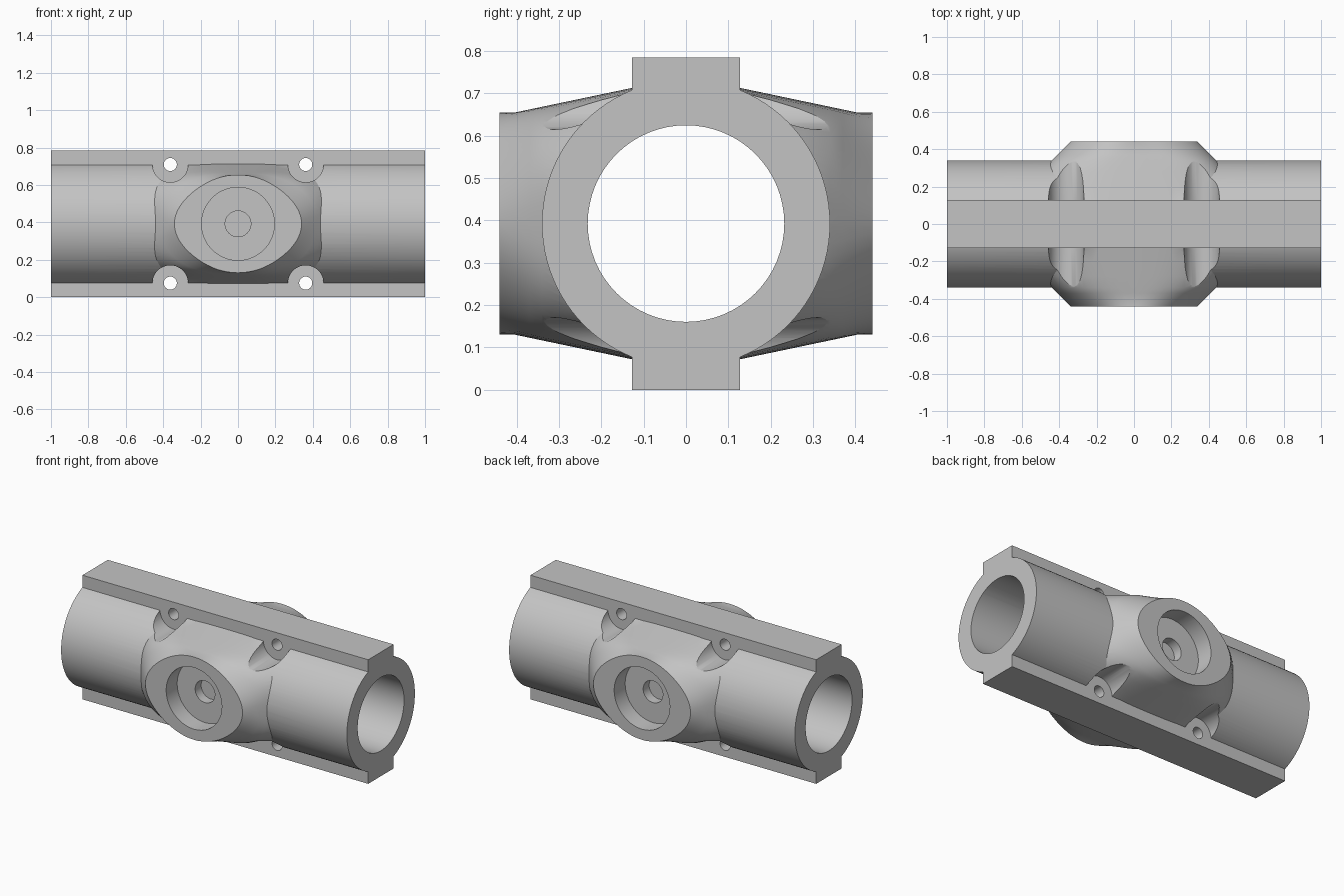
import bpy, bmesh, math
from mathutils import Matrix, Vector

cube = bpy.data.objects.get("Cube")
if cube:
    bpy.data.objects.remove(cube, do_unlink=True)

MID = 0.3925      # height of the tube axis
RAIL = 0.127      # half thickness of the rails
FACE = 0.44       # distance of the boss faces from the middle

metal = bpy.data.materials.new("machined grey")
metal.use_nodes = True
metal.diffuse_color = (0.55, 0.55, 0.55, 1)
metal.node_tree.nodes["Principled BSDF"].inputs["Base Color"].default_value = (0.55, 0.55, 0.55, 1)


def make(name, bm):
    bmesh.ops.recalc_face_normals(bm, faces=bm.faces)
    mesh = bpy.data.meshes.new(name)
    bm.to_mesh(mesh)
    bm.free()
    mesh.materials.append(metal)
    obj = bpy.data.objects.new(name, mesh)
    bpy.context.collection.objects.link(obj)
    return obj


def cylinder(name, radius, length, centre, axis, sides):
    turn = Matrix.Rotation(math.pi / 2, 4, "Y" if axis == "x" else "X")
    bm = bmesh.new()
    bmesh.ops.create_cone(bm, cap_ends=True, segments=sides, radius1=radius, radius2=radius,
                          depth=length, matrix=Matrix.Translation(centre) @ turn)
    return make(name, bm)


def box(name, size, centre):
    bm = bmesh.new()
    bmesh.ops.create_cube(bm, size=1, matrix=Matrix.Translation(centre) @ Matrix.Diagonal((*size, 1)))
    return make(name, bm)


def boss_section(y, sides=72):
    """Oval that grows and squares off towards the tube axis."""
    inward = FACE - abs(y)
    half_x = 0.34 + inward
    half_z = min(0.322, 0.262 + 0.21 * max(0, inward - 0.035))
    power = 2 / min(2.8, 2 + 8 * inward)
    pinch = 0.04 * max(0, 1 - inward / 0.1)
    points = []
    for i in range(sides):
        a = math.tau * i / sides
        c, s = math.cos(a), math.sin(a)
        k = 1 - pinch * math.sin(2 * a) ** 2
        points.append(Vector((math.copysign(abs(c) ** power, c) * half_x * k, y,
                              MID + math.copysign(abs(s) ** power, s) * half_z * k)))
    return points


def boss():
    depths = [FACE, 0.405, 0.37, 0.34, 0.28, 0.2, RAIL, 0.05]
    bm = bmesh.new()
    rings = [[bm.verts.new(p) for p in boss_section(y)]
             for y in depths + [-d for d in reversed(depths)]]
    for r1, r2 in zip(rings, rings[1:]):
        for i in range(len(r1)):
            j = (i + 1) % len(r1)
            bm.faces.new((r1[i], r1[j], r2[j], r2[i]))
    bm.faces.new(rings[0])
    bm.faces.new(rings[-1])
    return make("side_bosses", bm)


def combine(body, tool, operation):
    mod = body.modifiers.new(operation, "BOOLEAN")
    mod.operation = operation
    mod.solver = "EXACT"
    mod.object = tool
    tool.hide_render = True
    bpy.ops.object.select_all(action="DESELECT")
    bpy.context.view_layer.objects.active = body
    body.select_set(True)
    bpy.ops.object.modifier_apply(modifier=mod.name)
    bpy.data.objects.remove(tool, do_unlink=True)


# Tube with side bosses
body = cylinder("tube_housing", 0.34, 2, (0, 0, MID), "x", 96)
combine(body, boss(), "UNION")

# Spot faces around the bolt holes, cut down to the rail sides
holes = [(x, z) for x in (-0.362, 0.362) for z in (MID - 0.317, MID + 0.317)]
for x, z in holes:
    for side in (-1, 1):
        tool = cylinder("spot_face_cutter", 0.095, 0.5, (x, side * (RAIL + 0.25), z), "y", 48)
        combine(body, tool, "DIFFERENCE")

# Rails along the top and bottom
combine(body, box("rails", (2, 2 * RAIL, 2 * MID), (0, 0, MID)), "UNION")

# Main bore and bolt holes
combine(body, cylinder("bore_cutter", 0.232, 2.2, (0, 0, MID), "x", 64), "DIFFERENCE")
for x, z in holes:
    combine(body, cylinder("bolt_cutter", 0.035, 1.2, (x, 0, z), "y", 32), "DIFFERENCE")

# Counterbore and small blind hole in each boss
for side in (-1, 1):
    for radius, floor in ((0.195, 0.33), (0.069, 0.27)):
        tool = cylinder("boss_cutter", radius, 0.4, (0, side * (floor + 0.2), MID), "y", 48)
        combine(body, tool, "DIFFERENCE")

bpy.ops.object.select_all(action="DESELECT")
body.select_set(True)
bpy.context.view_layer.objects.active = body
bpy.ops.object.shade_smooth_by_angle(angle=math.radians(25))
